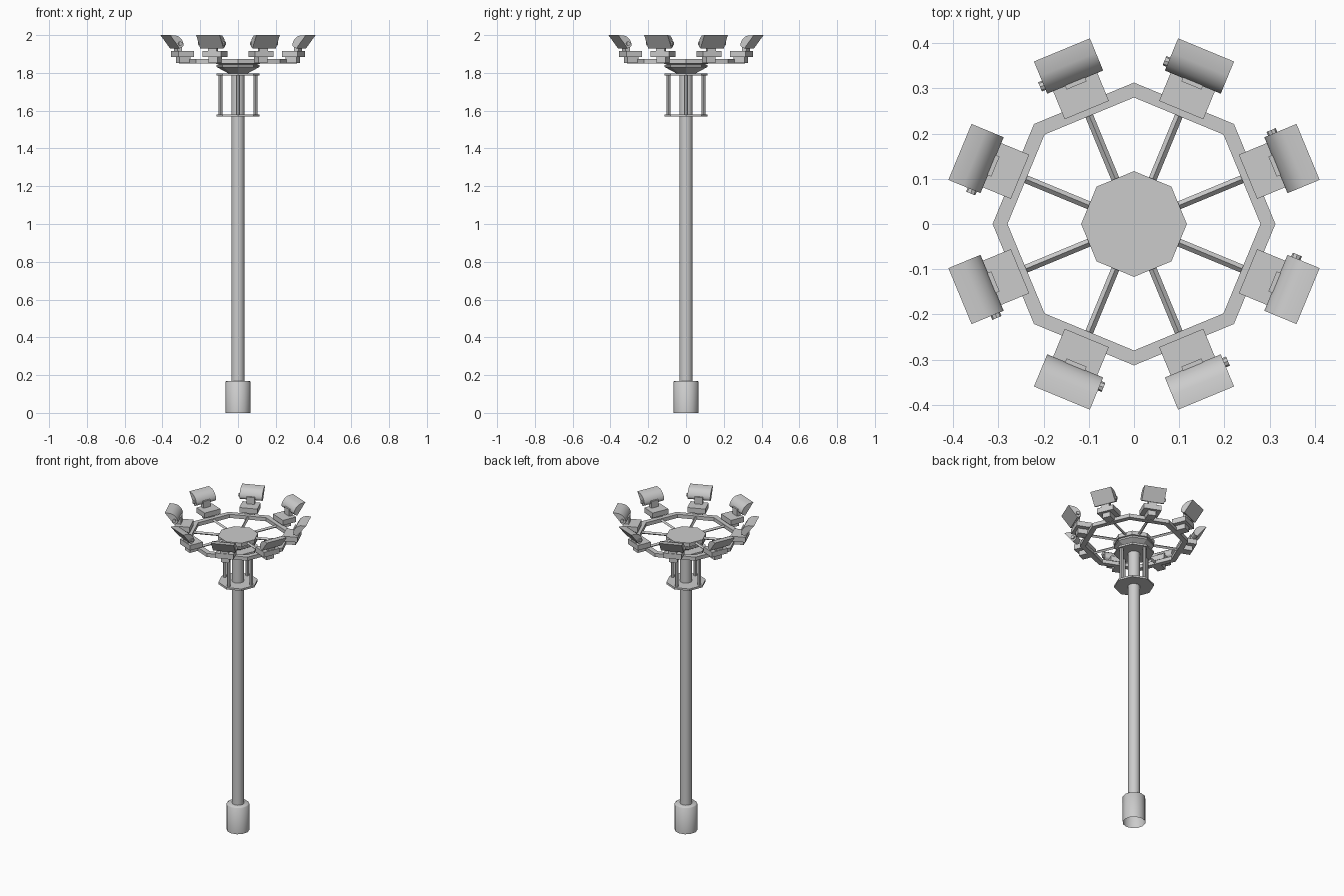
import bpy, bmesh, math
from mathutils import Matrix, Vector

if "Cube" in bpy.data.objects:
    bpy.data.objects.remove(bpy.data.objects["Cube"])


def finish(name, bm, smooth=False, xf=None):
    bmesh.ops.recalc_face_normals(bm, faces=bm.faces)
    me = bpy.data.meshes.new(name)
    bm.to_mesh(me)
    bm.free()
    ob = bpy.data.objects.new(name, me)
    bpy.context.collection.objects.link(ob)
    if xf is not None:
        ob.matrix_world = xf
    if smooth:
        bpy.ops.object.select_all(action='DESELECT')
        ob.select_set(True)
        bpy.context.view_layer.objects.active = ob
        bpy.ops.object.shade_smooth_by_angle(angle=math.radians(50))
    return ob


def lathe(name, profile, n=8, cap_bottom=True, cap_top=True, closed=False, smooth=False):
    # profile of (radius, z) turned about z, first corner on +x
    bm = bmesh.new()
    rings = [[bm.verts.new((r * math.cos(2 * math.pi * i / n), r * math.sin(2 * math.pi * i / n), z))
              for i in range(n)] for r, z in profile]
    pairs = list(zip(rings, rings[1:])) + ([(rings[-1], rings[0])] if closed else [])
    for a, b in pairs:
        for i in range(n):
            j = (i + 1) % n
            bm.faces.new((a[i], a[j], b[j], b[i]))
    if not closed and cap_bottom:
        bm.faces.new(rings[0][::-1])
    if not closed and cap_top:
        bm.faces.new(rings[-1])
    return finish(name, bm, smooth)


def box(name, lo, hi, xf=None):
    bm = bmesh.new()
    lo, hi = Vector(lo), Vector(hi)
    bmesh.ops.create_cube(bm, size=1, matrix=Matrix.Translation((lo + hi) / 2)
                          @ Matrix.Diagonal((*(hi - lo), 1)))
    return finish(name, bm, xf=xf)


def rod(name, p, q, r, n, xf=None, turn=0.0):
    p, q = Vector(p), Vector(q)
    bm = bmesh.new()
    m = (Matrix.Translation((p + q) / 2) @ (q - p).to_track_quat('Z', 'Y').to_matrix().to_4x4()
         @ Matrix.Rotation(turn, 4, 'Z'))
    bmesh.ops.create_cone(bm, cap_ends=True, segments=n, radius1=r, radius2=r,
                          depth=(q - p).length, matrix=m)
    return finish(name, bm, xf=xf)


def extrude_profile(name, pts, half, xf):
    # (radial, z) outline extruded along the tangent
    bm = bmesh.new()
    a, b = [[bm.verts.new((x, s * half, z)) for x, z in pts] for s in (-1, 1)]
    n = len(pts)
    for i in range(n):
        j = (i + 1) % n
        bm.faces.new((a[i], a[j], b[j], b[i]))
    bm.faces.new(a)
    bm.faces.new(b[::-1])
    return finish(name, bm, True, xf)


# Mast: hollow footing sleeve, pole, two plates joined by four rods
lathe("base_sleeve", [(0.066, 0), (0.066, 0.165), (0.06, 0.17)], 12, cap_bottom=False, smooth=True)
lathe("pole", [(0.035, 0.16), (0.035, 1.80)], 12, smooth=True)
lathe("lower_plate", [(0.115, 1.568), (0.115, 1.58)])
lathe("upper_plate", [(0.115, 1.785), (0.115, 1.797)])
for i in range(4):
    a = i * math.pi / 2
    x, y = 0.093 * math.cos(a), 0.093 * math.sin(a)
    rod("plate_rod", (x, y, 1.575), (x, y, 1.79), 0.011, 8)

# Head: flared hub and octagonal ring
lathe("hub", [(0.05, 1.797), (0.115, 1.832), (0.115, 1.842), (0.1, 1.845), (0.117, 1.848), (0.117, 1.872)])
lathe("lamp_ring", [(0.28, 1.85), (0.313, 1.85), (0.313, 1.873), (0.28, 1.873)], closed=True)

# Floodlight outline: flat glass facing out and down, curved back facing in and up
lamp = [(0.417, 2.0), (0.362, 1.93), (0.348, 1.935), (0.341, 1.943),
        (0.340, 1.953), (0.344, 1.966), (0.353, 1.980), (0.366, 1.991), (0.382, 1.998)]

# Eight spokes with lamp assemblies
for i in range(8):
    m = Matrix.Rotation(math.radians(22.5 + 45 * i), 4, 'Z')
    rod("spoke", (0.1, 0, 1.861), (0.265, 0, 1.861), 0.009, 4, m)
    box("lamp_mount", (0.283, -0.025, 1.852), (0.345, 0.025, 1.884), m)
    box("lamp_box", (0.273, -0.053, 1.883), (0.362, 0.053, 1.915), m)
    box("lamp_neck", (0.332, -0.024, 1.914), (0.358, 0.024, 1.958), m)
    extrude_profile("floodlight", lamp, 0.067, m)
    rod("lamp_knob", (0.36, 0.065, 1.955), (0.36, 0.076, 1.955), 0.011, 8, m)
